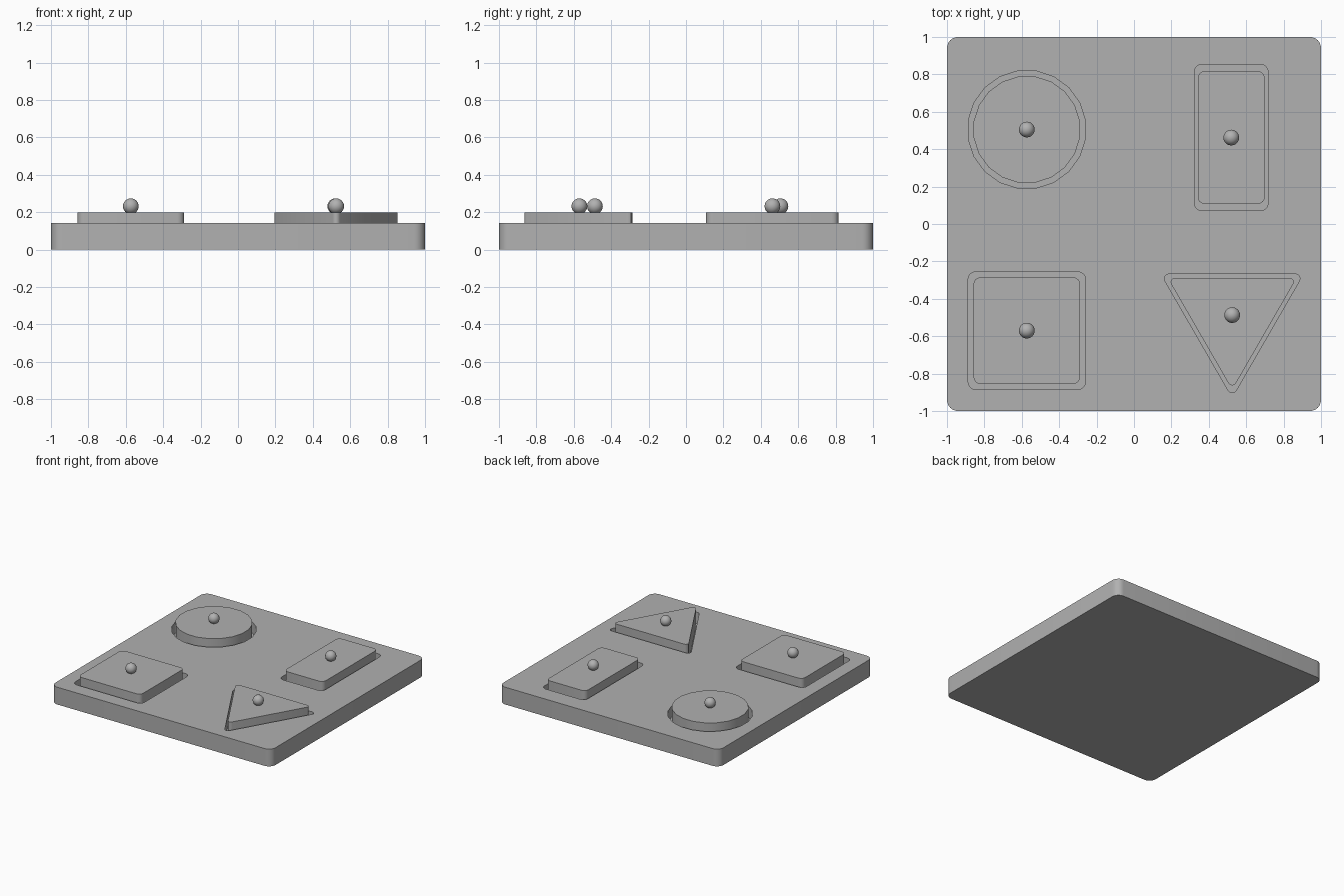
import bpy, bmesh, math
from mathutils import Vector

if "Cube" in bpy.data.objects:
    bpy.data.objects.remove(bpy.data.objects["Cube"])

BOARD_TOP, FLOOR, PIECE_TOP = 0.142, 0.05, 0.198
FIT = 0.907          # piece size relative to its recess
SIDES = 20           # sides of the round piece

grey = bpy.data.materials.new("dark_grey")
grey.diffuse_color = (0.44, 0.44, 0.44, 1)
grey.use_nodes = True
grey.node_tree.nodes["Principled BSDF"].inputs["Base Color"].default_value = grey.diffuse_color


def rounded(corners, radius, segs):
    """Round the corners of a counter-clockwise convex outline."""
    pts, n = [], len(corners)
    for i in range(n):
        p = Vector(corners[i])
        a = (Vector(corners[i - 1]) - p).normalized()
        b = (Vector(corners[(i + 1) % n]) - p).normalized()
        half = a.angle(b) / 2
        c = p + (a + b).normalized() * radius / math.sin(half)
        start = math.atan2(a.x, -a.y)       # outward normal of incoming edge
        sweep = math.pi - 2 * half
        for k in range(segs + 1):
            t = start + sweep * k / segs
            pts.append((c.x + radius * math.cos(t), c.y + radius * math.sin(t)))
    return pts


def box_outline(hx, hy, radius, segs=4):
    return rounded([(-hx, -hy), (hx, -hy), (hx, hy), (-hx, hy)], radius, segs)


def prism(name, outline, center, z0, z1, scale=1.0):
    bm = bmesh.new()
    base = [bm.verts.new((center[0] + x * scale, center[1] + y * scale, z0)) for x, y in outline]
    top = [bm.verts.new((v.co.x, v.co.y, z1)) for v in base]
    bm.faces.new(base[::-1])
    bm.faces.new(top)
    n = len(base)
    for i in range(n):
        j = (i + 1) % n
        bm.faces.new((base[i], base[j], top[j], top[i]))
    bmesh.ops.recalc_face_normals(bm, faces=bm.faces)
    mesh = bpy.data.meshes.new(name)
    bm.to_mesh(mesh)
    bm.free()
    ob = bpy.data.objects.new(name, mesh)
    mesh.materials.append(grey)
    bpy.context.collection.objects.link(ob)
    return ob


def activate(ob):
    bpy.ops.object.select_all(action='DESELECT')
    ob.select_set(True)
    bpy.context.view_layer.objects.active = ob


def smooth(ob):
    activate(ob)
    bpy.ops.object.shade_smooth_by_angle(angle=math.radians(30))


# Recess outlines and their centres
step = 2 * math.pi / SIDES
radius = 0.313 / math.cos(step / 2)
circle = [(radius * math.cos((k + 0.5) * step), radius * math.sin((k + 0.5) * step))
          for k in range(SIDES)]
inr = 0.22
triangle = rounded([(0, -2 * inr), (inr * math.sqrt(3), inr), (-inr * math.sqrt(3), inr)], 0.025, 4)
shapes = {
    "circle": (circle, (-0.573, 0.505)),
    "square": (box_outline(0.314, 0.314, 0.04), (-0.573, -0.57)),
    "rectangle": (box_outline(0.197, 0.391, 0.04), (0.52, 0.462)),
    "triangle": (triangle, (0.525, -0.487)),
}

# Board with rounded corners
board = prism("board", box_outline(1, 1, 0.06, 6), (0, 0), 0, BOARD_TOP)

for name, (outline, center) in shapes.items():
    # Recess in the board
    cutter = prism(name + "_cutter", outline, center, FLOOR, 0.3)
    cutter.hide_render = True
    mod = board.modifiers.new(name + "_recess", 'BOOLEAN')
    mod.operation, mod.solver, mod.object = 'DIFFERENCE', 'EXACT', cutter
    activate(board)
    bpy.ops.object.modifier_apply(modifier=mod.name)
    bpy.data.objects.remove(cutter)

    # Loose puzzle piece
    smooth(prism(name + "_piece", outline, center, FLOOR, PIECE_TOP, FIT))

    # Round knob on the piece
    bpy.ops.mesh.primitive_uv_sphere_add(segments=24, ring_count=12, radius=0.042,
                                         location=(center[0], center[1], 0.232))
    knob = bpy.context.object
    knob.name = name + "_knob"
    knob.data.materials.append(grey)
    smooth(knob)

smooth(board)
